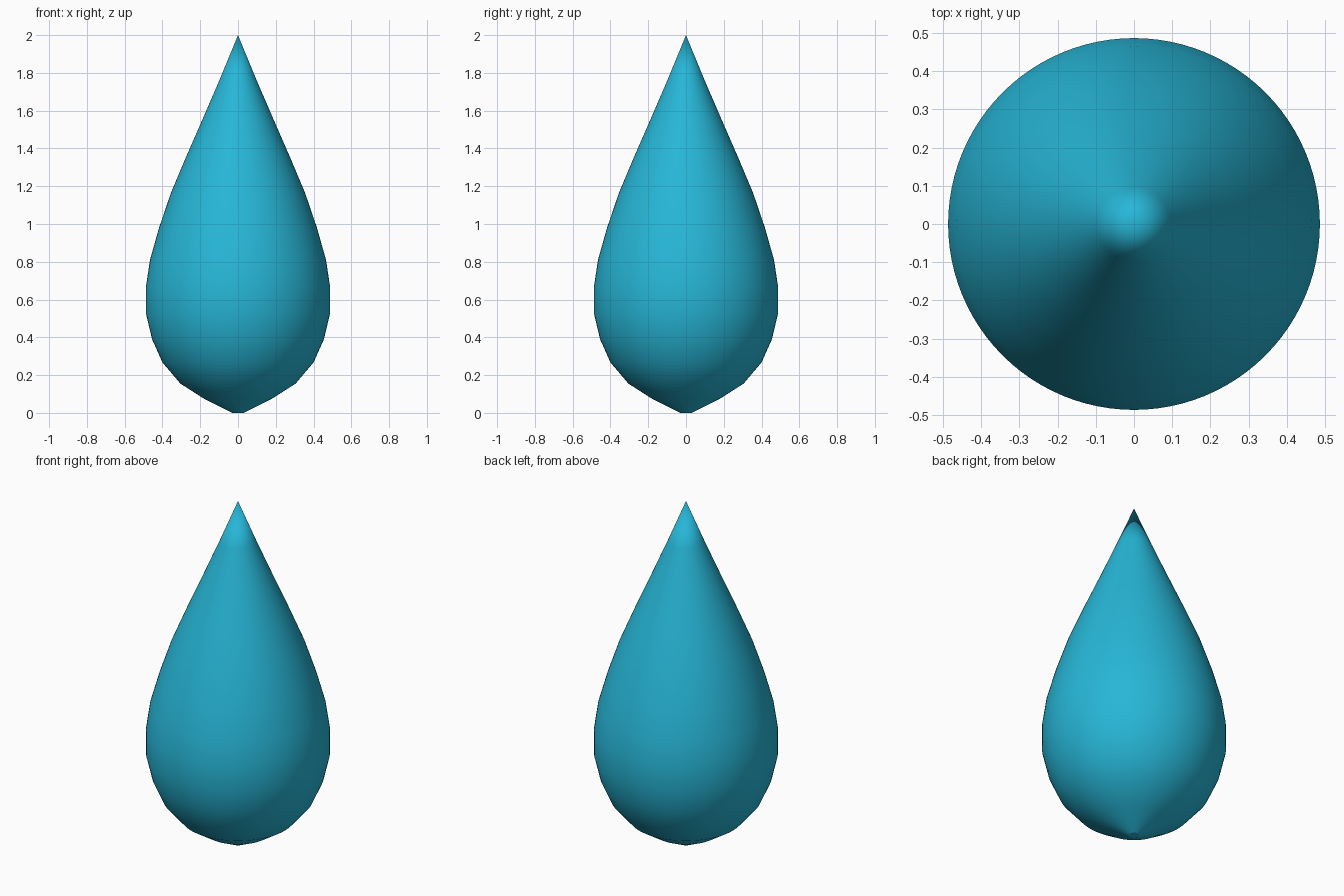
import bpy, bmesh, math

if "Cube" in bpy.data.objects:
    bpy.data.objects.remove(bpy.data.objects["Cube"])

# Teardrop profile: (radius, height), from the flat bottom to the pointed tip
PROFILE = [(0.03, 0.0), (0.18, 0.075), (0.305, 0.155), (0.40, 0.267),
           (0.455, 0.39), (0.487, 0.525), (0.487, 0.67), (0.466, 0.81),
           (0.418, 0.98), (0.355, 1.165), (0.275, 1.355), (0.187, 1.556),
           (0.097, 1.765)]
SIDES = 96

bm = bmesh.new()
rings = [[bm.verts.new((r * math.cos(2 * math.pi * i / SIDES),
                        r * math.sin(2 * math.pi * i / SIDES), z))
          for i in range(SIDES)] for r, z in PROFILE]
tip = bm.verts.new((0, 0, 2))

# Side bands
for low, high in zip(rings, rings[1:]):
    for i in range(SIDES):
        j = (i + 1) % SIDES
        bm.faces.new((low[i], low[j], high[j], high[i]))

# Pointed tip and small flat bottom
for i in range(SIDES):
    bm.faces.new((rings[-1][i], rings[-1][(i + 1) % SIDES], tip))
for f in bm.faces:
    f.smooth = True
bottom = bm.faces.new(rings[0][::-1])
for e in bottom.edges:
    e.smooth = False

mesh = bpy.data.meshes.new("water_drop")
bm.to_mesh(mesh)
bm.free()
drop = bpy.data.objects.new("water_drop", mesh)
bpy.context.collection.objects.link(drop)

# Cyan colour
mat = bpy.data.materials.new("cyan")
mat.diffuse_color = (0.02, 0.47, 0.68, 1)
mat.use_nodes = True
mat.node_tree.nodes["Principled BSDF"].inputs["Base Color"].default_value = mat.diffuse_color
mesh.materials.append(mat)
